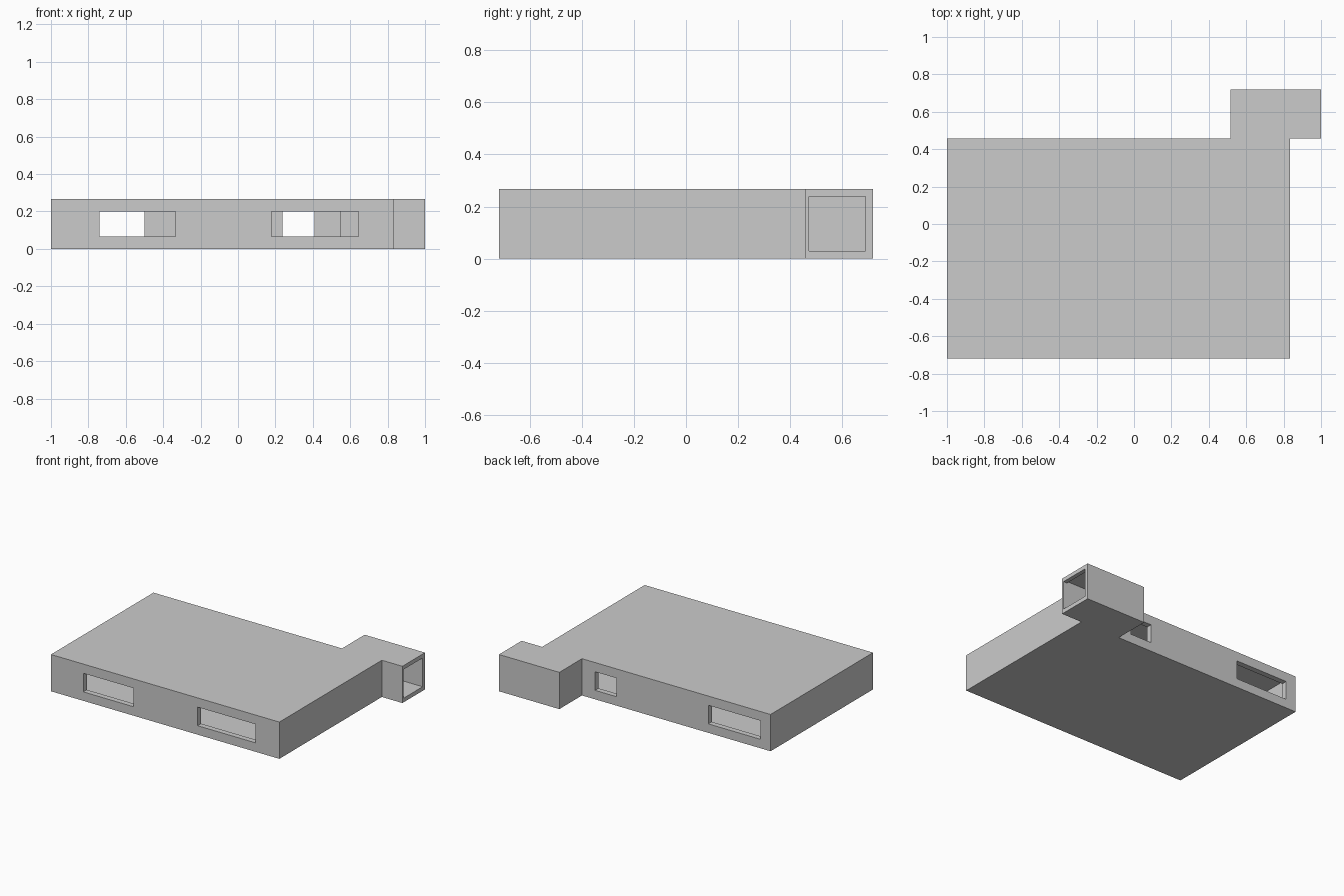
import bpy
import bmesh

if "Cube" in bpy.data.objects:
    bpy.data.objects.remove(bpy.data.objects["Cube"])


def prism(name, outline, z0, z1):
    """Extrude a floor-plan outline between two heights."""
    bm = bmesh.new()
    face = bm.faces.new([bm.verts.new((x, y, z0)) for x, y in outline])
    top = bmesh.ops.extrude_face_region(bm, geom=[face])["geom"]
    for v in top:
        if isinstance(v, bmesh.types.BMVert):
            v.co.z = z1
    bmesh.ops.recalc_face_normals(bm, faces=bm.faces)
    mesh = bpy.data.meshes.new(name)
    bm.to_mesh(mesh)
    bm.free()
    obj = bpy.data.objects.new(name, mesh)
    bpy.context.collection.objects.link(obj)
    return obj


def rect(x0, x1, y0, y1):
    return [(x0, y0), (x1, y0), (x1, y1), (x0, y1)]


def cut(target, cutter):
    """Subtract the cutter and discard it."""
    cutter.hide_render = True
    mod = target.modifiers.new("cut", "BOOLEAN")
    mod.operation = "DIFFERENCE"
    mod.solver = "EXACT"
    mod.object = cutter
    bpy.context.view_layer.objects.active = target
    bpy.ops.object.modifier_apply(modifier=mod.name)
    bpy.data.objects.remove(cutter, do_unlink=True)


# Floor plans: main hall with a small rear annex
OUTER = [(-1, -0.718), (0.835, -0.718), (0.835, 0.458), (1, 0.458),
         (1, 0.718), (0.515, 0.718), (0.515, 0.458), (-1, 0.458)]
INNER = [(-0.96, -0.678), (0.795, -0.678), (0.795, 0.472), (0.97, 0.472),
         (0.97, 0.69), (0.55, 0.69), (0.55, 0.418), (-0.96, 0.418)]
WALL_TOP = 0.25

# Walls and floor, hollowed from above
walls = prism("walls_and_floor", OUTER, 0, WALL_TOP)
cut(walls, prism("room_cutter", INNER, 0.03, 0.4))

# Front and back window openings
for x0, x1, y0, y1 in [(-0.74, -0.335, -0.8, -0.6), (0.178, 0.645, -0.8, -0.6),
                       (-0.92, -0.50, 0.36, 0.56), (0.238, 0.41, 0.36, 0.56)]:
    cut(walls, prism("window_cutter", rect(x0, x1, y0, y1), 0.065, 0.2))

# Entrance at the end of the annex
cut(walls, prism("entrance_cutter", rect(0.9, 1.1, 0.472, 0.69), 0.03, 0.238))

# Flat roof slab
prism("roof", OUTER, WALL_TOP, 0.267)
